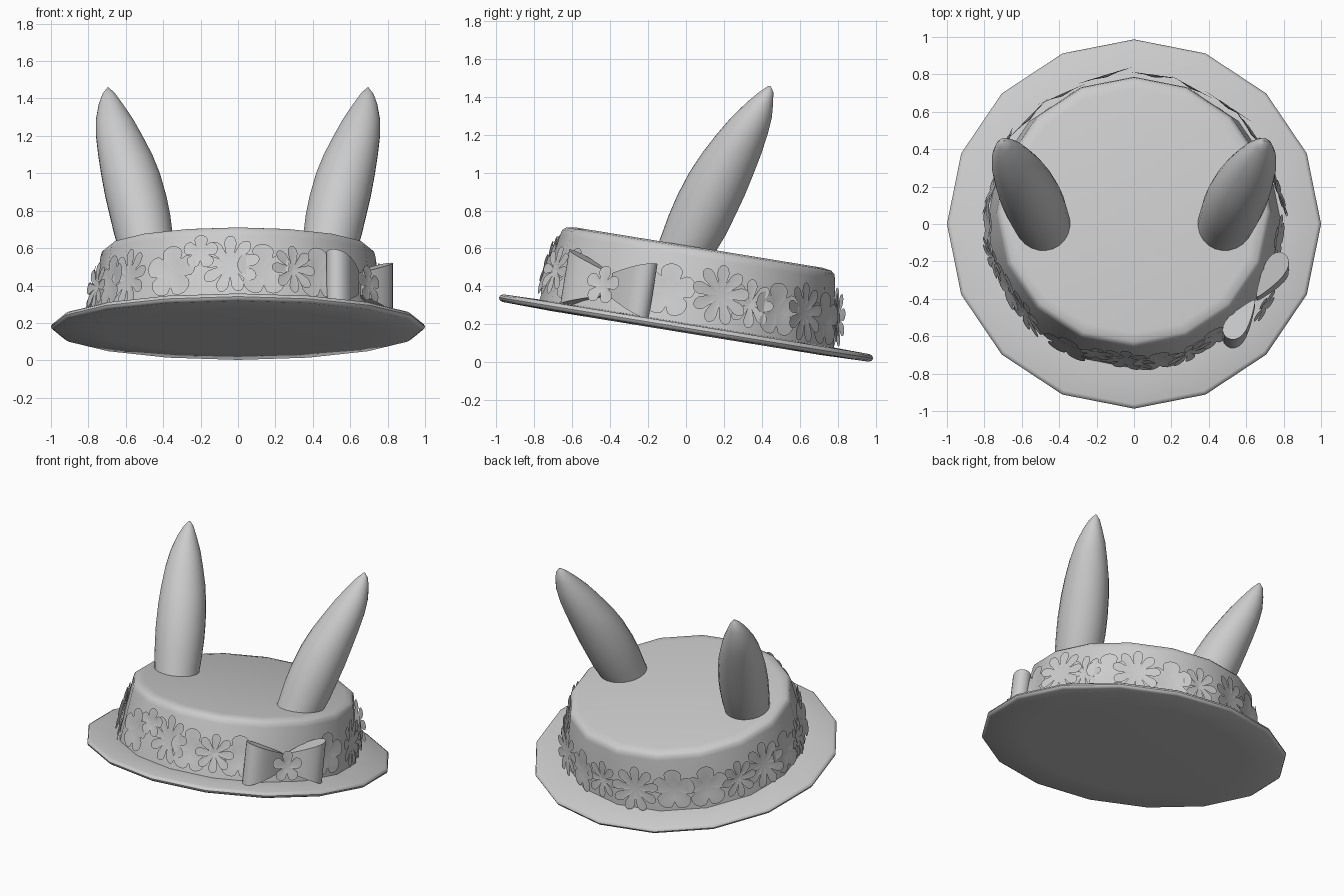
import bpy
import bmesh
from math import sin, cos, pi, radians
from mathutils import Matrix, Vector

if "Cube" in bpy.data.objects:
    bpy.data.objects.remove(bpy.data.objects["Cube"])

# One plain material for everything
grey = bpy.data.materials.new("soft_grey")
grey.use_nodes = True
colour = (0.6, 0.6, 0.6, 1)
grey.diffuse_color = colour
grey.node_tree.nodes["Principled BSDF"].inputs["Base Color"].default_value = colour

SIDES = 16
HAT = Matrix.Translation((0, 0, 0.18)) @ Matrix.Rotation(radians(-9.27), 4, "X")


def finish(bm, name, matrix=HAT, angle=40, solid=True):
    """Turn a bmesh into a smooth-shaded object."""
    bm.transform(matrix)
    if solid:
        bmesh.ops.recalc_face_normals(bm, faces=bm.faces)
    mesh = bpy.data.meshes.new(name)
    bm.to_mesh(mesh)
    bm.free()
    obj = bpy.data.objects.new(name, mesh)
    bpy.context.collection.objects.link(obj)
    mesh.materials.append(grey)
    bpy.ops.object.select_all(action="DESELECT")
    obj.select_set(True)
    bpy.context.view_layer.objects.active = obj
    bpy.ops.object.shade_smooth_by_angle(angle=radians(angle))


def loft(bm, rings):
    """Bridge equal rings of points and cap both ends."""
    loops = [[bm.verts.new(p) for p in ring] for ring in rings]
    n = len(loops[0])
    for a, b in zip(loops, loops[1:]):
        for i in range(n):
            j = (i + 1) % n
            bm.faces.new((a[i], a[j], b[j], b[i]))
    bm.faces.new(loops[0][::-1])
    bm.faces.new(loops[-1])


def lathe(name, profile):
    bm = bmesh.new()
    loft(bm, [[(r * cos(2 * pi * i / SIDES), r * sin(2 * pi * i / SIDES), h)
               for i in range(SIDES)] for r, h in profile])
    finish(bm, name)


# Brim and crown
lathe("brim", [(0.72, -0.026), (0.98, -0.02), (0.995, -0.012), (1.0, 0.0),
               (0.995, 0.012), (0.98, 0.02), (0.7, 0.026)])
lathe("crown", [(0.79, 0.0), (0.735, 0.38), (0.727, 0.407), (0.708, 0.422),
                (0.66, 0.43)])


# Ears: level elliptical slices (height, centre x, centre y, size)
EAR = [(0.56, 0.48, -0.015, 0.92), (0.67, 0.505, 0.04, 0.99), (0.78, 0.525, 0.087, 1.03),
       (0.88, 0.547, 0.132, 1.04), (1.0, 0.575, 0.188, 1.0), (1.1, 0.603, 0.24, 0.92),
       (1.2, 0.635, 0.295, 0.79), (1.29, 0.66, 0.345, 0.63), (1.37, 0.68, 0.39, 0.41),
       (1.425, 0.69, 0.423, 0.22), (1.458, 0.694, 0.441, 0.03)]
for side, label in ((1, "left_ear"), (-1, "right_ear")):
    along = Vector((0.39 * side, 0.92, 0))
    across = Vector((0.92 * side, -0.39, 0))
    rings = []
    for z, x, y, s in EAR:
        centre = Vector((x * side, y, z))
        rings.append([centre + along * (0.175 * s * cos(a)) + across * (0.155 * s * sin(a))
                      for a in (2 * pi * i / 24 for i in range(24))])
    bm = bmesh.new()
    loft(bm, rings)
    finish(bm, label, Matrix.Identity(4), 50)


def wall_frame(angle, height, offset, swing=0):
    """Frame on the crown wall: x along it, y up it, z outwards."""
    radius = 0.79 * cos(pi / SIDES) - 0.145 * height + offset
    return (HAT @ Matrix.Rotation(radians(angle), 4, "Z")
            @ Matrix.Translation((radius, 0, height))
            @ Matrix.Rotation(radians(-8), 4, "Y")
            @ Matrix.Rotation(radians(swing), 4, "Z")
            @ Matrix(((0, 0, 1, 0), (1, 0, 0, 0), (0, 1, 0, 0), (0, 0, 0, 1))))


def flower(name, matrix, radius, petals, gap):
    """Slightly dished flower with rounded petals."""
    bm = bmesh.new()
    count = petals * 10
    centre = bm.verts.new((0, 0, 0))
    rings = []
    for part, lift in ((0.45, 0.01), (1.0, 0.012)):
        ring = []
        for i in range(count):
            a = 2 * pi * i / count
            lobe = abs(cos(petals * a / 2)) ** 0.45
            r = radius * part * (1 - gap * (1 - lobe) * part)
            ring.append(bm.verts.new((r * sin(a), r * cos(a), lift)))
        rings.append(ring)
    inner, outer = rings
    for i in range(count):
        j = (i + 1) % count
        bm.faces.new((centre, inner[j], inner[i]))
        bm.faces.new((inner[i], inner[j], outer[j], outer[i]))
    finish(bm, name, matrix, 60, solid=False)


# Flower garland: kinds are (radius, petals, gap depth)
KINDS = {"daisy": (0.16, 9, 0.58), "blossom": (0.145, 5, 0.4),
         "aster": (0.13, 8, 0.66), "bud": (0.095, 5, 0.5)}
GARLAND = [(-139, "daisy", 0.18), (-117, "blossom", 0.18), (-105, "bud", 0.28),
           (-93, "daisy", 0.21), (-80, "blossom", 0.18), (-68, "aster", 0.19),
           (-56, "blossom", 0.18), (-9, "blossom", 0.18), (11, "daisy", 0.2),
           (24, "aster", 0.18), (36, "blossom", 0.17), (50, "daisy", 0.18),
           (67, "blossom", 0.16), (82, "aster", 0.18), (101, "daisy", 0.18),
           (120, "blossom", 0.18), (136, "blossom", 0.18), (152, "aster", 0.18),
           (168, "daisy", 0.19), (183, "blossom", 0.18), (196, "aster", 0.18),
           (209, "blossom", 0.18)]
for i, (angle, kind, height) in enumerate(GARLAND):
    frame = wall_frame(angle, height, 0.016 + 0.007 * (i % 3), 6 * (i % 3 - 1))
    flower(f"{kind}_{i + 1}", frame, *KINDS[kind])

# Ribbon bow: two plump teardrop loops that widen away from the knot
BOW_ANGLE = -34
bow_frame = (HAT @ Matrix.Rotation(radians(BOW_ANGLE), 4, "Z")
             @ Matrix.Translation((0.785, 0, 0.163)))
for side, label in ((1, "bow_back_loop"), (-1, "bow_front_loop")):
    rings = []
    for level in (-1, 1):
        ring = []
        for i in range(24):
            a = 2 * pi * i / 24
            t = (1 - cos(a)) / 2
            depth = 0.07 * sin(a) * (0.3 + 0.9 * t)
            half = 0.06 + 0.088 * t
            ring.append((depth, side * (0.01 + 0.265 * t), level * half))
        rings.append(ring)
    bm = bmesh.new()
    loft(bm, rings)
    finish(bm, label, bow_frame, 50)

# Flower over the knot
flower("bow_flower", wall_frame(BOW_ANGLE, 0.15, 0.08), 0.105, 5, 0.62)
